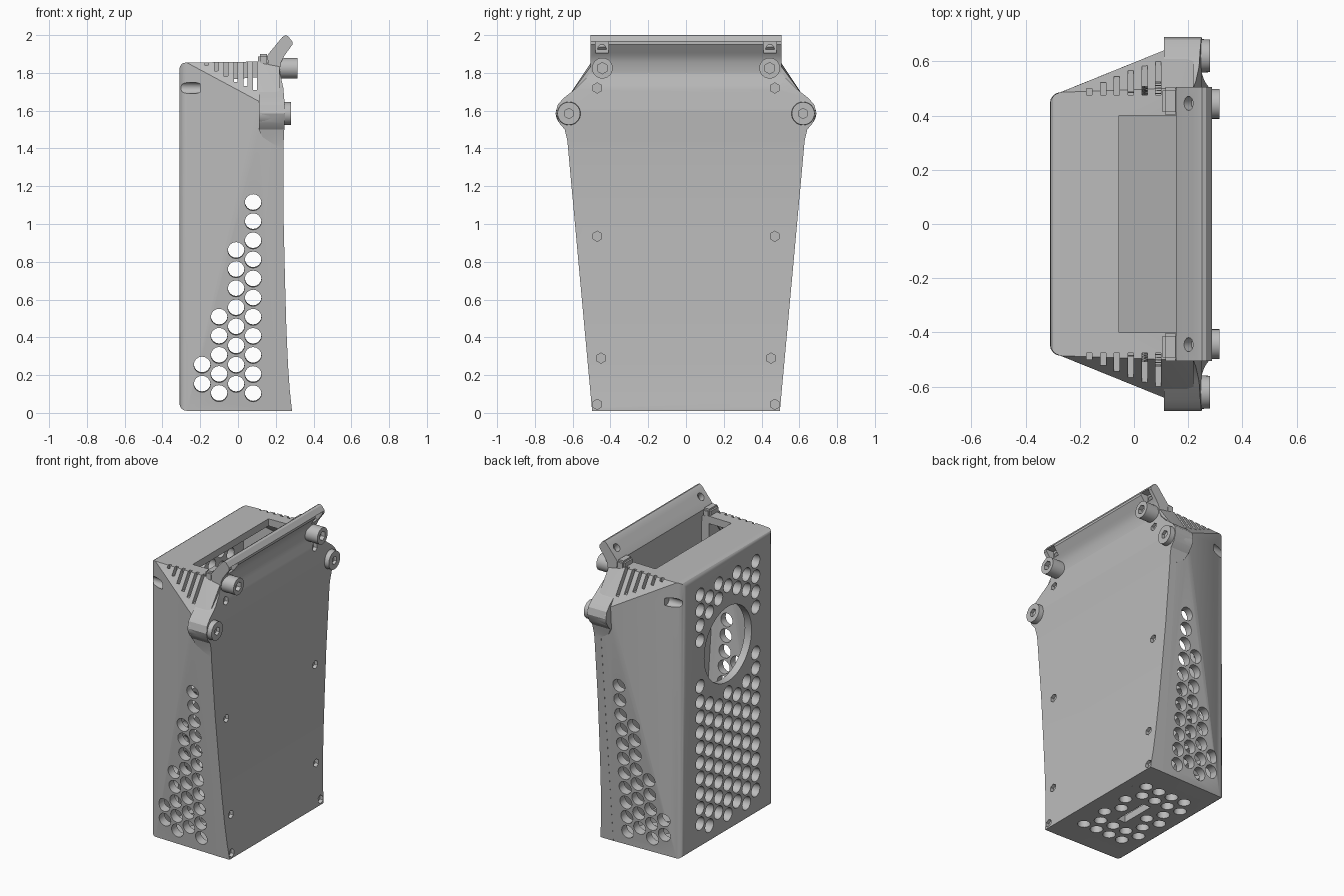
import bpy, bmesh, math
from mathutils import Matrix, Vector

cube = bpy.data.objects.get("Cube")
if cube:
    bpy.data.objects.remove(cube, do_unlink=True)

grey = bpy.data.materials.new("plain grey")
grey.use_nodes = True
grey.diffuse_color = (0.5, 0.5, 0.5, 1)
grey.node_tree.nodes["Principled BSDF"].inputs["Base Color"].default_value = (0.5, 0.5, 0.5, 1)


def finish(name, bm):
    bmesh.ops.recalc_face_normals(bm, faces=bm.faces)
    mesh = bpy.data.meshes.new(name)
    bm.to_mesh(mesh)
    bm.free()
    mesh.materials.append(grey)
    obj = bpy.data.objects.new(name, mesh)
    bpy.context.collection.objects.link(obj)
    return obj


def select(obj):
    bpy.ops.object.select_all(action='DESELECT')
    obj.select_set(True)
    bpy.context.view_layer.objects.active = obj


def combine(obj, cutter, operation='DIFFERENCE'):
    mod = obj.modifiers.new("cut", 'BOOLEAN')
    mod.operation, mod.object, mod.solver = operation, cutter, 'EXACT'
    select(obj)
    bpy.ops.object.modifier_apply(modifier=mod.name)
    bpy.data.objects.remove(cutter, do_unlink=True)


def add_box(bm, lo, hi):
    lo, hi = Vector(lo), Vector(hi)
    mat = Matrix.Translation((lo + hi) / 2) @ Matrix.Diagonal((*(hi - lo), 1))
    bmesh.ops.create_cube(bm, size=1, matrix=mat)


def add_rod(bm, start, end, r1, r2=None, sides=16):
    start, end = Vector(start), Vector(end)
    d = end - start
    mat = Matrix.Translation((start + end) / 2) @ d.to_track_quat('Z', 'Y').to_matrix().to_4x4()
    bmesh.ops.create_cone(bm, cap_ends=True, segments=sides, radius1=r1,
                          radius2=r1 if r2 is None else r2, depth=d.length, matrix=mat)


def prism(name, points, offset):
    """Closed solid swept from a flat outline along offset."""
    bm = bmesh.new()
    near = [bm.verts.new(p) for p in points]
    far = [bm.verts.new(Vector(p) + Vector(offset)) for p in points]
    bm.faces.new(near)
    bm.faces.new(far[::-1])
    for i in range(len(near)):
        bm.faces.new((near[i - 1], near[i], far[i], far[i - 1]))
    return finish(name, bm)


def body_hull(name, t, front, bevel):
    """Tapered faceted case, shrunk by wall thickness t."""
    bm = bmesh.new()
    for s in (-1, 1):
        for x, y, z in ((-.31 + t, .485, .01 + t), (-.31 + t, .48, 1.86 - t),
                        (front, .497, .01 + t), (.11, .63, 1.49), (front, .632, 1.49),
                        (.11, .64, 1.65 - t / 2), (front, .64, 1.65 - t / 2),
                        (.11, .5, 1.86 - t), (front, .5, 1.84 - t)):
            bm.verts.new((x, s * (y - t), z))
    bmesh.ops.convex_hull(bm, input=bm.verts)
    bmesh.ops.dissolve_limit(bm, angle_limit=.02, verts=bm.verts, edges=bm.edges)
    if bevel:
        rim = [e for e in bm.edges if all(v.co.x < -.25 for v in e.verts)]
        bmesh.ops.bevel(bm, geom=rim, offset=bevel, segments=4, profile=.5, affect='EDGES')
    return finish(name, bm)


# Hollow case
body = body_hull("case_body", 0, .22, .04)
combine(body, body_hull("cavity", .05, .3, 0))

# Perforated back with a large round window
bm = bmesh.new()
for col in range(-3, 4):
    for row in range(16):
        y, z = col * .098, .13 + row * .102 + (.051 if col % 2 else 0)
        if math.hypot(y, z - 1.27) > .31:
            add_rod(bm, (-.33, y, z), (-.24, y, z), .047, .036)
add_rod(bm, (-.4, 0, 1.27), (-.2, 0, 1.27), .25, sides=48)
combine(body, finish("back_cutter", bm))

# Side vents drilled square to the sloped walls, corner notches, shoulder slots
bm = bmesh.new()
for s in (-1, 1):
    for x, z0, count in ((.08, .1, 11), (-.01, .15, 8), (-.1, .1, 5), (-.19, .15, 2)):
        for i in range(count):
            z = z0 + i * .102
            add_rod(bm, (x, s * .66, z - .012), (x, s * .4, z + .012), .044)
    add_rod(bm, (-.33, s * .495, 1.72), (-.2, s * .495, 1.72), .03)
    for i in range(6):
        x, reach = -.165 + i * .051, .025 + i * .022
        add_box(bm, (x - .01, s * .475 - (reach if s < 0 else 0), 1.81 - i * .02),
                (x + .01, s * .475 + (reach if s > 0 else 0), 1.9))
combine(body, finish("side_cutter", bm))

# Top opening and bottom vents
bm = bmesh.new()
add_box(bm, (-.055, -.4, 1.75), (.165, .4, 2))
add_box(bm, (-.03, -.12, -.1), (.03, .12, .1))
for col in range(-3, 4):
    for row in range(4):
        x, y = -.2 + row * .1 + (.05 if col % 2 else 0), col * .098
        if (abs(x) > .08 or abs(y) > .18) and x < .18:
            add_rod(bm, (x, y, -.02), (x, y, .08), .042, .034)
combine(body, finish("opening_cutter", bm))

# Sloped baffle under the opening
prism("inner_baffle", [(-.2, -.44, 1.62), (.21, -.44, 1.48), (.21, -.44, 1.45), (-.2, -.44, 1.59)],
      (0, .88, 0))

# Front plate: outline crossed with a shallow curved side profile
half = [(.497, .01), (.565, .75), (.628, 1.44), (.642, 1.5), (.672, 1.535), (.69, 1.585),
        (.68, 1.63), (.65, 1.665), (.58, 1.72), (.525, 1.775), (.505, 1.81), (.5, 1.845)]
outline = half + [(-y, z) for y, z in reversed(half)]
plate = prism("front_plate", [(0, y, z) for y, z in outline], (.5, 0, 0))
curve = [(.19, -.1), (.287, -.1), (.285, .02), (.274, .12), (.265, .25), (.256, .45), (.249, .7),
         (.242, 1.0), (.24, 1.4), (.245, 1.5), (.25, 1.6), (.24, 1.72), (.222, 1.8), (.22, 1.9),
         (.11, 1.9), (.11, 1.5), (.13, 1.46), (.19, 1.42)]
combine(plate, prism("profile_cutter", [(x, -1, z) for x, z in curve], (0, 2, 0)), 'INTERSECT')
bm = bmesh.new()
add_box(bm, (0, -.4, 1.3), (.165, .4, 2))
combine(plate, finish("recess_cutter", bm))

# Rounded ears
for name, s in (("left_ear", 1), ("right_ear", -1)):
    bm = bmesh.new()
    add_rod(bm, (.11, s * .62, 1.585), (.28, s * .62, 1.585), .07, .06, sides=32)
    combine(plate, finish(name, bm), 'UNION')

# Fastener sockets in the plate
bm = bmesh.new()
for s in (-1, 1):
    for x, y, z in ((.26, .62, 1.585), (.215, .47, 1.72), (.22, .47, .935),
                    (.24, .45, .29), (.26, .47, .045)):
        add_rod(bm, (x, s * y, z), (x + .1, s * y, z), .027, sides=6)
combine(plate, finish("socket_cutter", bm))

# Tilted top bar with bolt holes
section = [(.165, 1.8), (.155, 1.89), (.165, 1.905), (.235, 1.99), (.25, 2), (.265, 1.995),
           (.288, 1.965), (.288, 1.95), (.245, 1.89), (.228, 1.855), (.222, 1.8)]
bar = prism("top_bar", [(x, -.505, z) for x, z in section], (0, 1.01, 0))
bm = bmesh.new()
for s in (-1, 1):
    add_rod(bm, (.13, s * .445, 2.02), (.23, s * .445, 1.92), .026)
    add_box(bm, (.235, s * .445 - .035, 1.905), (.3, s * .445 + .035, 1.965))
combine(bar, finish("bar_cutter", bm))

# Hinge lugs and socket-head bolts
bm = bmesh.new()
bolts = bmesh.new()
sockets = bmesh.new()
for s in (-1, 1):
    add_box(bm, (.105, s * .453 - .052, 1.79), (.165, s * .453 + .052, 1.9))
    add_rod(bolts, (.2, s * .443, 1.825), (.315, s * .443, 1.825), .055, sides=24)
    add_rod(sockets, (.285, s * .443, 1.825), (.35, s * .443, 1.825), .03, sides=6)
bmesh.ops.bevel(bm, geom=bm.edges[:], offset=.012, segments=2, affect='EDGES')
finish("hinge_lugs", bm)
combine(finish("hinge_bolts", bolts), finish("socket_tool", sockets))

for obj in bpy.context.scene.objects:
    if obj.type == 'MESH' and grey.name in obj.data.materials:
        select(obj)
        bpy.ops.object.shade_smooth_by_angle(angle=math.radians(25))
